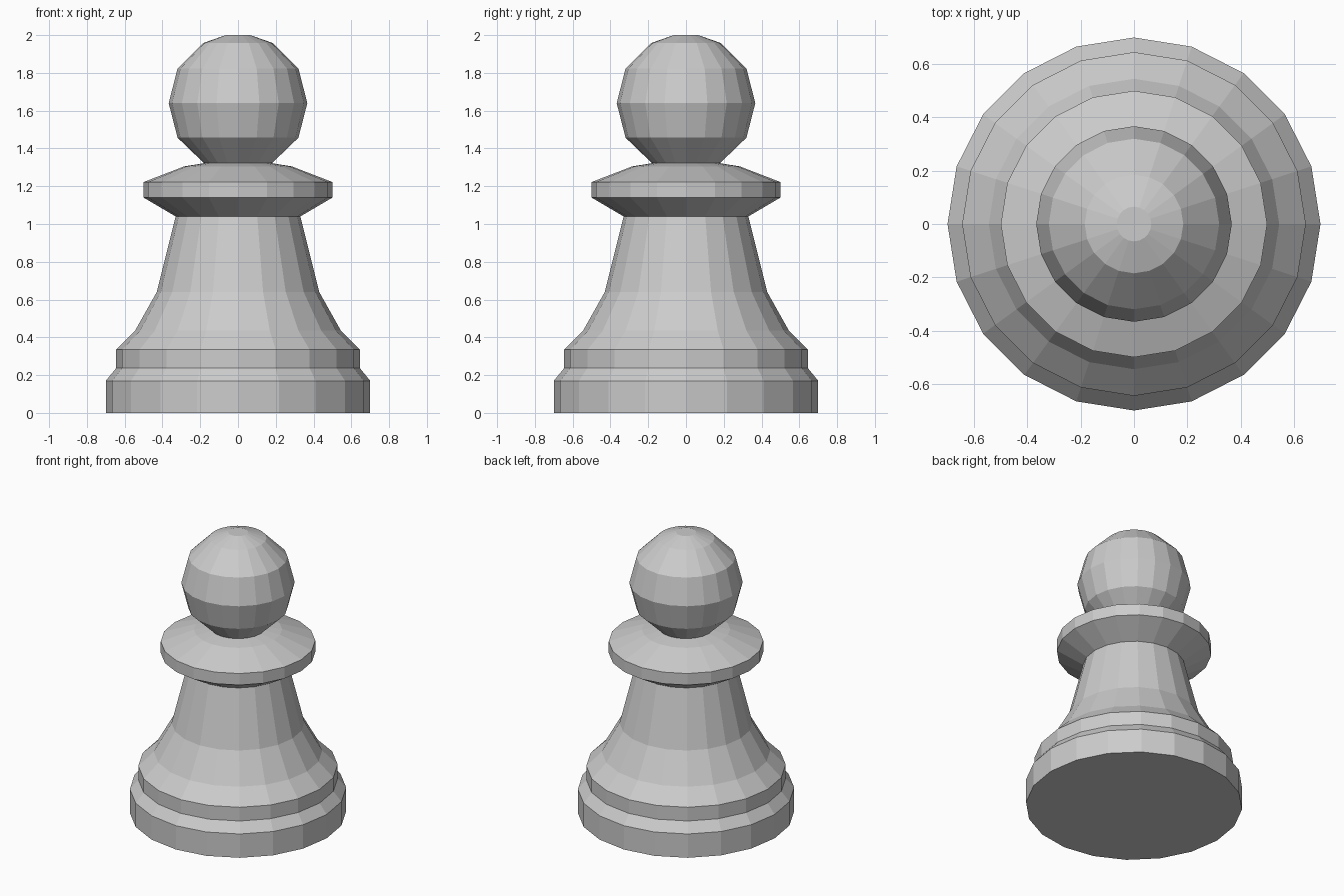
import bpy
import bmesh
from math import tau

SIDES = 20

cube = bpy.data.objects.get("Cube")
if cube:
    bpy.data.objects.remove(cube, do_unlink=True)

# Single stone grey colour
GREY = (0.6, 0.6, 0.6, 1)
grey = bpy.data.materials.new("stone_grey")
grey.use_nodes = True
grey.diffuse_color = GREY
grey.node_tree.nodes["Principled BSDF"].inputs["Base Color"].default_value = GREY


def lathe(name, profile):
    """Turn a (radius, height) profile around z into a flat-faced part."""
    bm = bmesh.new()
    verts = [bm.verts.new((r, 0, z)) for r, z in profile]
    edges = [bm.edges.new(pair) for pair in zip(verts, verts[1:])]
    bmesh.ops.spin(bm, geom=verts + edges, cent=(0, 0, 0), axis=(0, 0, 1),
                   angle=tau, steps=SIDES, use_merge=False)
    bmesh.ops.remove_doubles(bm, verts=bm.verts, dist=0.0005)
    # Close the flat ends that lie on the ground or crown
    rims = [e for e in bm.edges if e.is_boundary
            and all(v.co.z < 0.001 or v.co.z > 1.999 for v in e.verts)]
    if rims:
        bmesh.ops.contextual_create(bm, geom=rims)
    bmesh.ops.recalc_face_normals(bm, faces=bm.faces)
    # Open sections have no inside, so point their sides away from the axis
    side = max(bm.faces, key=lambda f: f.normal.xy.length)
    if side.normal.xy.dot(side.calc_center_median().xy) < 0:
        bmesh.ops.reverse_faces(bm, faces=bm.faces)
    mesh = bpy.data.meshes.new(name)
    bm.to_mesh(mesh)
    bm.free()
    mesh.materials.append(grey)
    obj = bpy.data.objects.new(name, mesh)
    bpy.context.collection.objects.link(obj)
    return obj


# Stepped foot
lathe("base", [(0.7, 0), (0.7, 0.17), (0.645, 0.237), (0.645, 0.335)])
# Flared stem
lathe("body", [(0.645, 0.335), (0.545, 0.435), (0.43, 0.64), (0.33, 1.04)])
# Ring under the head
lathe("collar", [(0.33, 1.04), (0.5, 1.14), (0.5, 1.222), (0.285, 1.305),
                 (0.18, 1.322)])
# Faceted ball
lathe("head", [(0.18, 1.322), (0.32, 1.457), (0.367, 1.64), (0.32, 1.823),
               (0.185, 1.958), (0.065, 2)])
